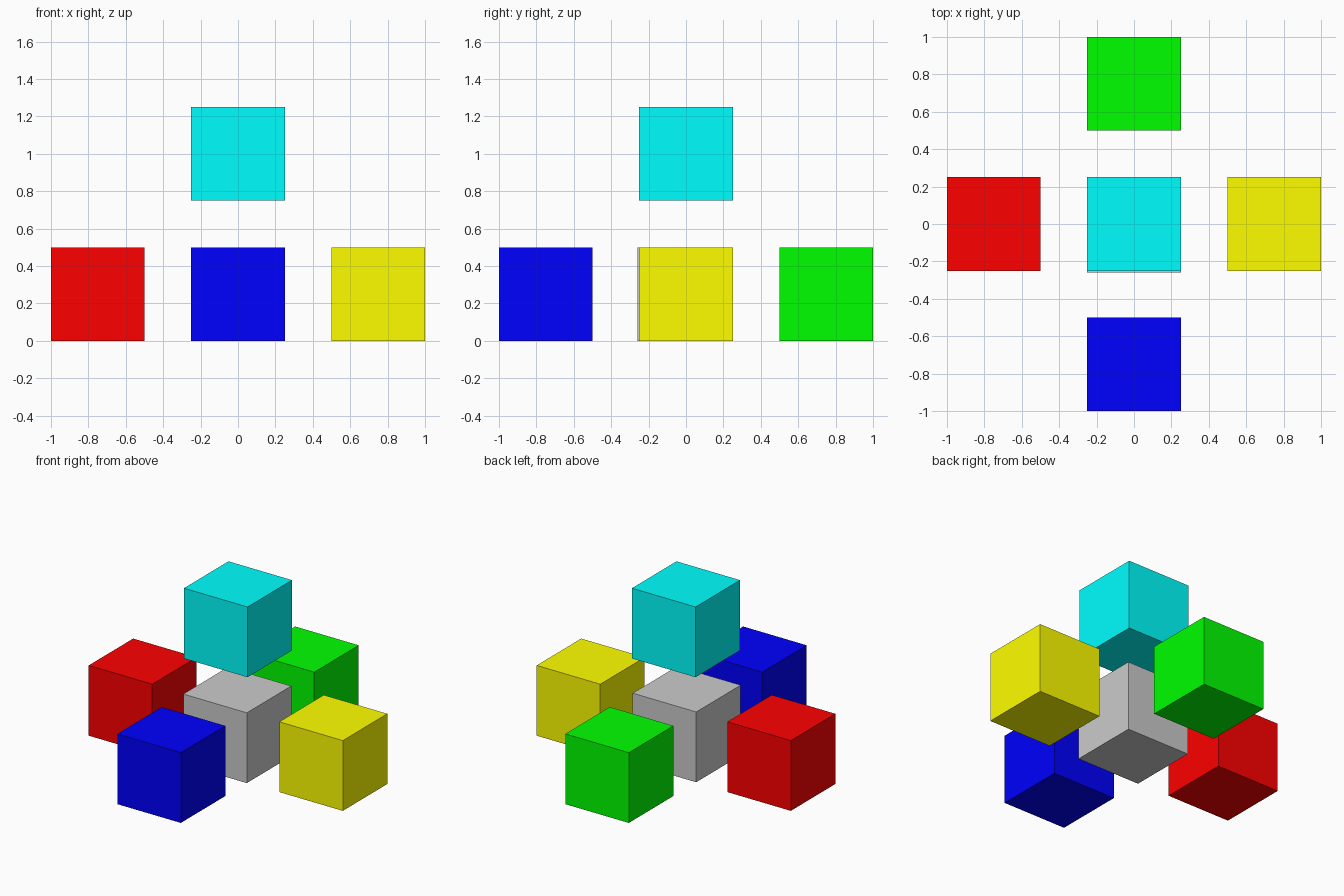
import bpy

if "Cube" in bpy.data.objects:
    bpy.data.objects.remove(bpy.data.objects["Cube"])

SIZE = 0.5


def cube(name, centre, colour=None):
    bpy.ops.mesh.primitive_cube_add(size=SIZE, location=centre)
    obj = bpy.context.object
    obj.name = name
    if colour:
        mat = bpy.data.materials.new(name + "_colour")
        mat.diffuse_color = (*colour, 1)
        mat.use_nodes = True
        mat.node_tree.nodes["Principled BSDF"].inputs["Base Color"].default_value = mat.diffuse_color
        obj.data.materials.append(mat)
    return obj


# Grey middle cube, set very slightly towards the front
cube("centre_cube", (0, -0.008, 0.25))

# Coloured cubes around and above it
cube("left_cube", (-0.75, 0, 0.25), (1, 0, 0))
cube("right_cube", (0.75, 0, 0.25), (1, 1, 0))
cube("front_cube", (0, -0.75, 0.25), (0, 0, 1))
cube("back_cube", (0, 0.75, 0.25), (0, 1, 0))
cube("top_cube", (0, 0, 1.0), (0, 1, 1))
